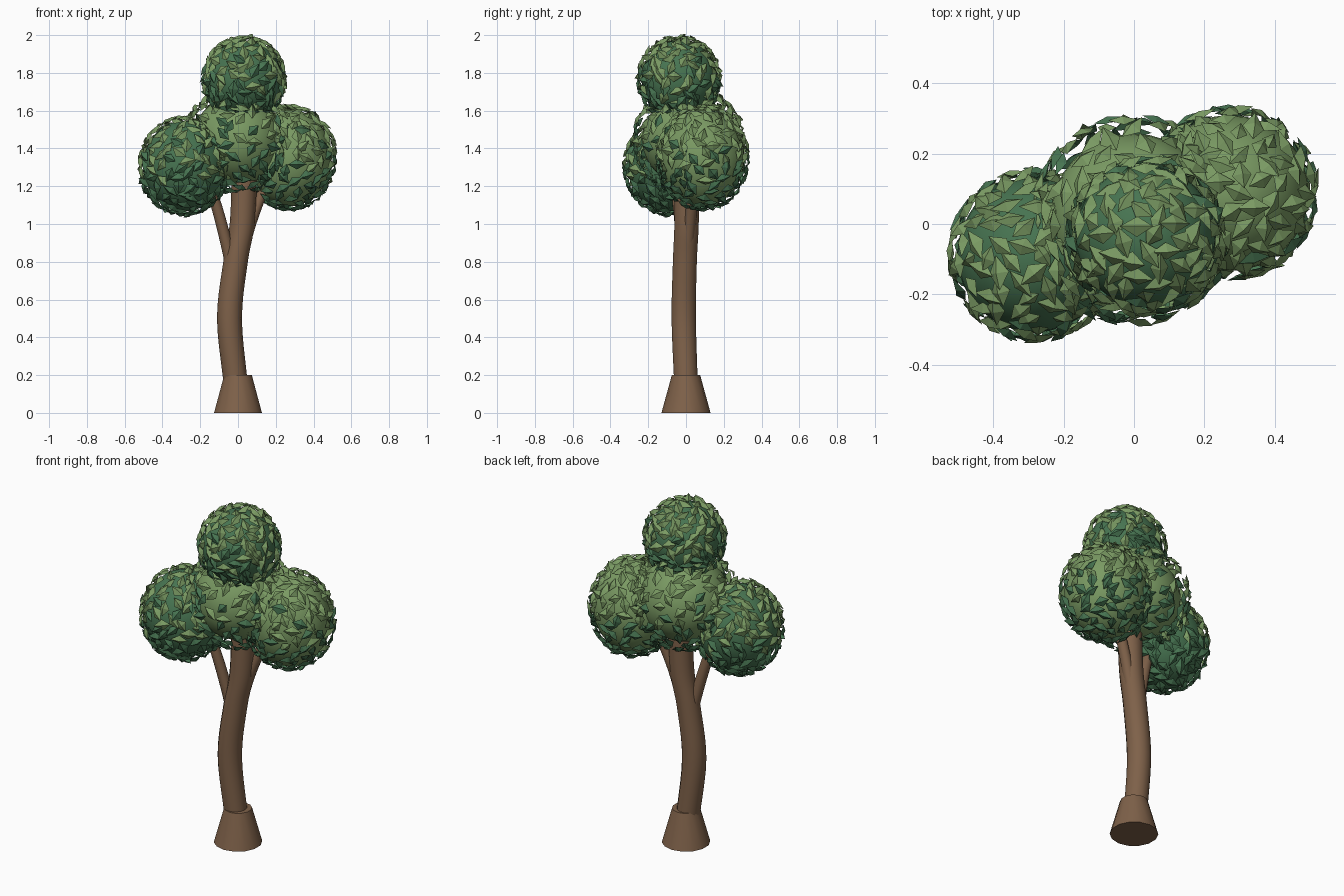
import bpy, bmesh, math, random
from mathutils import Vector, Matrix

random.seed(4)
cube = bpy.data.objects.get("Cube")
if cube:
    bpy.data.objects.remove(cube, do_unlink=True)


def material(name, rgb):
    m = bpy.data.materials.new(name)
    m.use_nodes = True
    m.diffuse_color = (*rgb, 1)
    m.node_tree.nodes["Principled BSDF"].inputs["Base Color"].default_value = (*rgb, 1)
    return m


bark = material("bark brown", (0.21, 0.12, 0.067))
light = material("light green", (0.195, 0.325, 0.125))
dark = material("dark green", (0.063, 0.175, 0.083))


def smooth(ob):
    bpy.ops.object.select_all(action='DESELECT')
    ob.select_set(True)
    bpy.context.view_layer.objects.active = ob
    bpy.ops.object.shade_smooth_by_angle(angle=math.radians(40))


def finish(name, bm, mats):
    me = bpy.data.meshes.new(name)
    bm.to_mesh(me)
    bm.free()
    ob = bpy.data.objects.new(name, me)
    bpy.context.collection.objects.link(ob)
    for m in mats:
        me.materials.append(m)
    return ob


def tube(name, path, sides=14, steps=5):
    """Sweep a circle along (x, y, z, radius) points with smooth in-betweens."""
    pts = [Vector(p) for p in path]
    ext = [2 * pts[0] - pts[1]] + pts + [2 * pts[-1] - pts[-2]]
    line = []
    for a, b, c, d in zip(ext, ext[1:], ext[2:], ext[3:]):
        for k in range(steps):
            t = k / steps
            line.append(0.5 * (2 * b + (c - a) * t + (2 * a - 5 * b + 4 * c - d) * t * t
                               + (3 * b - a - 3 * c + d) * t ** 3))
    line.append(pts[-1])
    bm = bmesh.new()
    rings = []
    for p in line:
        rings.append([bm.verts.new((p[0] + p[3] * math.cos(a), p[1] + p[3] * math.sin(a), p[2]))
                      for a in (math.tau * i / sides for i in range(sides))])
    for r, s in zip(rings, rings[1:]):
        for i in range(sides):
            j = (i + 1) % sides
            bm.faces.new((r[i], r[j], s[j], s[i]))
    bm.faces.new(rings[0][::-1])
    bm.faces.new(rings[-1])
    smooth(finish(name, bm, [bark]))


# Flared foot, curved trunk and two side branches
bpy.ops.mesh.primitive_cone_add(vertices=14, radius1=0.13, radius2=0.075, depth=0.2,
                                location=(0, 0, 0.1))
foot = bpy.context.object
foot.name = "trunk_foot"
foot.data.materials.append(bark)
smooth(foot)
tube("trunk", [(-0.012, 0.0, 0.15, 0.064), (-0.045, -0.012, 0.5, 0.066),
               (-0.013, -0.006, 0.8, 0.065), (0.022, 0.003, 1.0, 0.066), (0.035, 0.005, 1.28, 0.067)])
tube("right_branch", [(-0.03, -0.008, 0.76, 0.034), (-0.062, -0.02, 0.9, 0.032),
                      (-0.115, -0.04, 1.1, 0.03), (-0.16, -0.055, 1.22, 0.028)], 12, 3)
tube("left_branch", [(0.025, 0.008, 0.86, 0.032), (0.065, 0.02, 1.0, 0.032),
                     (0.11, 0.035, 1.12, 0.03), (0.15, 0.05, 1.22, 0.028)], 12, 3)


def crown(name, centre, core, core_mat, count, gap=0.024):
    # Smooth inner ball
    bpy.ops.mesh.primitive_uv_sphere_add(segments=32, ring_count=20, radius=1, location=centre)
    ball = bpy.context.object
    ball.name = name + "_core"
    ball.scale = core
    ball.data.materials.append(core_mat)
    smooth(ball)
    # Shell of folded diamond leaves floating off the ball
    bm = bmesh.new()
    for i in range(count):
        z = 1 - 2 * (i + 0.5) / count
        a = i * math.pi * (3 - math.sqrt(5)) + random.uniform(-0.12, 0.12)
        r = math.sqrt(1 - z * z)
        n = Vector((r * math.cos(a), r * math.sin(a), z))
        pos = Vector(centre) + Vector([n[k] * (core[k] + gap) for k in range(3)])
        turn = n.to_track_quat('Z', 'Y').to_matrix()
        spin = Matrix.Rotation(random.uniform(0, math.tau), 3, 'Z')
        tilt = Matrix.Rotation(random.gauss(0, 0.15), 3, 'Y')
        length, width = random.uniform(0.04, 0.052), random.uniform(0.024, 0.032)
        corners = [(-length, 0, -0.004), (0, -width, -0.013), (length, 0, -0.004), (0, width, -0.013)]
        v = [bm.verts.new(pos + turn @ spin @ tilt @ Vector(c)) for c in corners]
        peak = bm.verts.new(pos + turn @ Vector((0, 0, 0.007)))
        tone = 0 if z + random.gauss(0, 0.28) > 0.02 else 1
        for j in range(4):
            bm.faces.new((v[j], v[(j + 1) % 4], peak)).material_index = tone
    finish(name + "_leaves", bm, [light, dark])


crown("right_crown", (-0.283, -0.088, 1.307), (0.22, 0.22, 0.24), dark, 200)
crown("left_crown", (0.273, 0.088, 1.35), (0.224, 0.222, 0.256), light, 200)
crown("middle_crown", (0.0, 0.012, 1.445), (0.24, 0.245, 0.235), light, 190, 0.052)
crown("top_crown", (0.033, -0.035, 1.768), (0.2, 0.2, 0.204), dark, 190)
